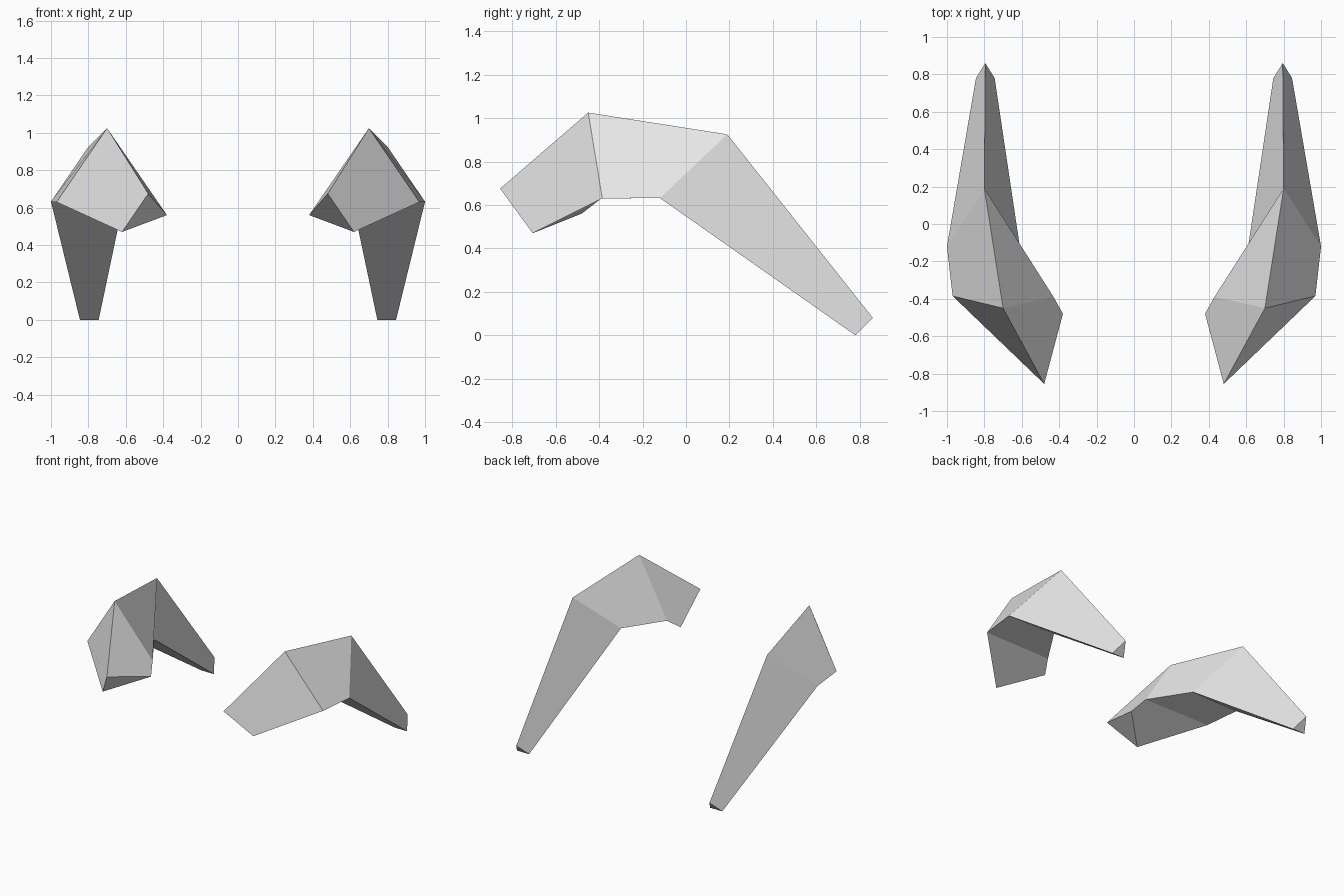
import bpy
import bmesh

cube = bpy.data.objects.get("Cube")
if cube:
    bpy.data.objects.remove(cube, do_unlink=True)

# Single pale grey material
grey = bpy.data.materials.new("pale_grey")
grey.use_nodes = True
grey.diffuse_color = (0.8, 0.8, 0.8, 1)
grey.node_tree.nodes["Principled BSDF"].inputs["Base Color"].default_value = (0.8, 0.8, 0.8, 1)

# Triangular cross-sections from front to back: ridge, outer edge, inner edge
SECTIONS = [
    [(0.48, -0.855, 0.675), (0.62, -0.705, 0.47), (0.38, -0.48, 0.56)],   # blunt front
    [(0.70, -0.45, 1.025), (0.97, -0.385, 0.63), (0.43, -0.39, 0.63)],    # shoulder
    [(0.80, 0.19, 0.925), (1.00, -0.12, 0.632), (0.612, -0.11, 0.632)],   # elbow
    [(0.795, 0.86, 0.08), (0.845, 0.78, 0.0), (0.745, 0.78, 0.0)],        # foot
]


def build_limb(name, side):
    """Loft the sections into a closed faceted limb on one side."""
    bm = bmesh.new()
    rings = [[bm.verts.new((side * x, y, z)) for x, y, z in s] for s in SECTIONS]
    for a, b in zip(rings, rings[1:]):
        for i in range(3):
            j = (i + 1) % 3
            bm.faces.new((a[i], a[j], b[j], b[i]))
    bm.faces.new(rings[0])
    bm.faces.new(rings[-1])
    bmesh.ops.recalc_face_normals(bm, faces=bm.faces)
    mesh = bpy.data.meshes.new(name)
    bm.to_mesh(mesh)
    bm.free()
    mesh.materials.append(grey)
    bpy.context.collection.objects.link(bpy.data.objects.new(name, mesh))


# Mirrored pair
build_limb("left_bent_limb", 1)
build_limb("right_bent_limb", -1)
